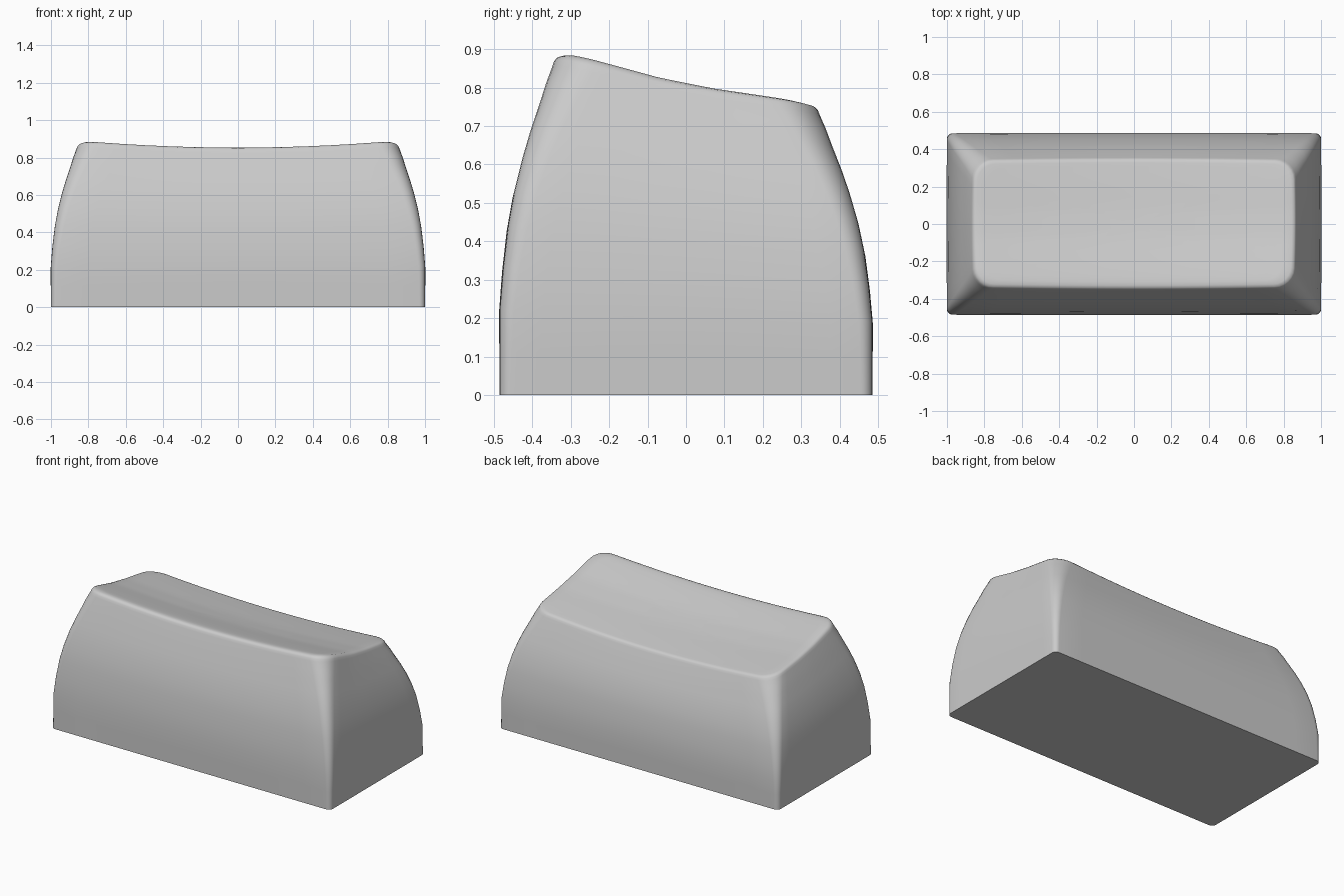
import bpy, bmesh, math

if "Cube" in bpy.data.objects:
    bpy.data.objects.remove(bpy.data.objects["Cube"])

HX, HY = 1.0, 0.485
# (height fraction, inset, corner radius) up the curved sides and over the rim
LEVELS = [(0, 0, .03), (.13, 0, .032), (.25, 0, .036), (.375, .009, .042),
          (.5, .022, .05), (.6, .038, .058), (.7, .06, .066), (.78, .081, .074),
          (.86, .105, .084), (.92, .122, .092), (.968, .138, .1),
          (.985, .143, .1), (.996, .151, .098), (1, .165, .092)]
# slope of the top from front to back
TOP = [(-.335, .890), (-.3, .887), (-.22, .867), (-.07, .826), (.07, .798),
       (.22, .776), (.335, .757)]
SIDE, CORNER = 12, 6


def top_z(x, y):
    y = max(TOP[0][0], min(TOP[-1][0], y))
    for (a, za), (b, zb) in zip(TOP, TOP[1:]):
        if y <= b:
            z = za + (zb - za) * (y - a) / (b - a)
            break
    return z + .036 * (min(1, (x / .83) ** 2) - 1)


def ring(inset, r, bulge):
    """Rounded rectangle with slightly bowed sides, counter-clockwise."""
    hx, hy = HX - inset, HY - inset
    pts = []
    for k, (sx, sy) in enumerate([(1, 1), (-1, 1), (-1, -1), (1, -1)]):
        cx, cy = sx * (hx - r), sy * (hy - r)
        for i in range(CORNER + 1):
            a = math.pi / 2 * (k + i / CORNER)
            pts.append((cx + r * math.cos(a), cy + r * math.sin(a)))
        nx, ny = [(-1, 1), (-1, -1), (1, -1), (1, 1)][k]
        a = math.pi / 2 * (k + 1)
        ex, ey = nx * (hx - r) + r * math.cos(a), ny * (hy - r) + r * math.sin(a)
        x0, y0 = pts[-1]
        for i in range(1, SIDE):
            f = i / SIDE
            pts.append((x0 + (ex - x0) * f, y0 + (ey - y0) * f))
    return [(x + math.copysign(bulge, x) * (1 - (y / hy) ** 2) * (abs(x) / hx) ** 4,
             y + math.copysign(bulge, y) * (1 - (x / hx) ** 2) * (abs(y) / hy) ** 4)
            for x, y in pts]


bm = bmesh.new()
rim = ring(LEVELS[-1][1], LEVELS[-1][2], .008)
rings = []

# curved side walls and rounded rim
for t, inset, r in LEVELS:
    rings.append([bm.verts.new((x, y, t * top_z(*p)))
                  for (x, y), p in zip(ring(inset, r, .008 * t), rim)])
# dished top
for s in (.94, .85, .72, .58, .44, .3, .15):
    rings.append([bm.verts.new((x * s, y * s, top_z(x * s, y * s))) for x, y in rim])

n = len(rim)
for a, b in zip(rings, rings[1:]):
    for i in range(n):
        j = (i + 1) % n
        bm.faces.new((a[i], a[j], b[j], b[i]))
centre = bm.verts.new((0, 0, top_z(0, 0)))
for i in range(n):
    bm.faces.new((rings[-1][i], rings[-1][(i + 1) % n], centre))
# flat base
bm.faces.new(rings[0][::-1])
bmesh.ops.recalc_face_normals(bm, faces=bm.faces)

mesh = bpy.data.meshes.new("keycap")
bm.to_mesh(mesh)
bm.free()
cap = bpy.data.objects.new("keycap", mesh)
bpy.context.collection.objects.link(cap)
bpy.context.view_layer.objects.active = cap
cap.select_set(True)
bpy.ops.object.shade_smooth_by_angle(angle=math.radians(40))
